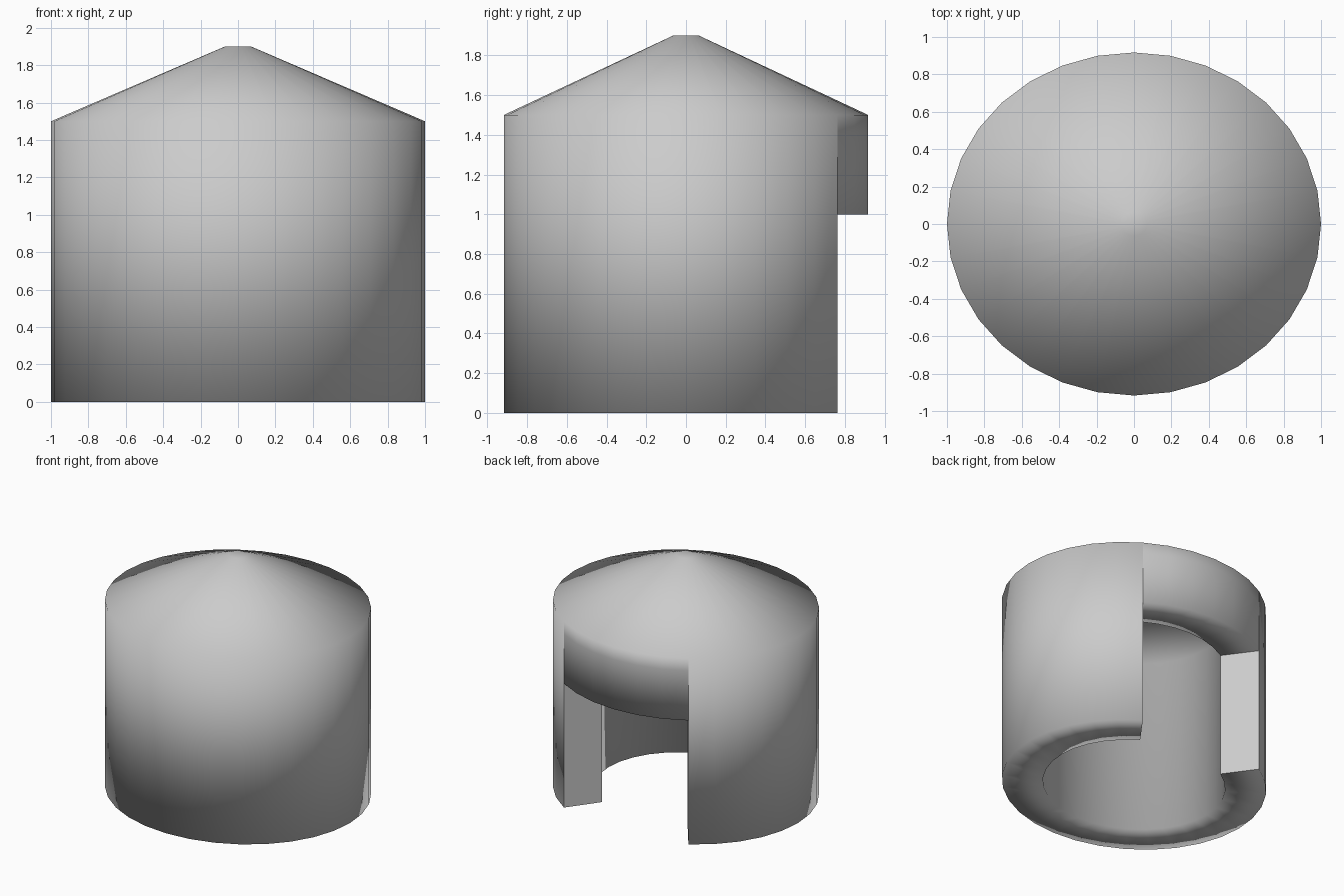
import bpy, bmesh, math

if "Cube" in bpy.data.objects:
    bpy.data.objects.remove(bpy.data.objects["Cube"])

N, RX, RY = 32, 1.0, 0.917        # sides and radii of the oval plan
RI = 0.69                         # inner wall radius as a fraction of the outer
DOOR = range(5, 11)               # sectors opened by the doorway (facing +y)
DOOR_H, CEIL, EAVE, TOP, TIP = 1.0, 1.4, 1.5, 1.9, 0.07


def pt(i, r, z):
    a = 2 * math.pi * i / N
    return (RX * r * math.cos(a), RY * r * math.sin(a), z)


def add_strip(bm, i, profile):
    """Sweep a radius/height profile across one sector."""
    for (r0, z0), (r1, z1) in zip(profile, profile[1:]):
        cs = [pt(i, r0, z0), pt(i + 1, r0, z0), pt(i + 1, r1, z1), pt(i, r1, z1)]
        if r0 == 0:
            cs.pop(1)
        elif r1 == 0:
            cs.pop(3)
        bm.faces.new([bm.verts.new(c) for c in cs])


def finish(bm, name):
    bmesh.ops.remove_doubles(bm, verts=bm.verts, dist=1e-4)
    for f in bm.faces:
        f.smooth = True
    # keep the door jambs crisp
    for f in bm.faces:
        zs = [v.co.z for v in f.verts]
        if abs(f.normal.z) < 0.01 and max(zs) == DOOR_H or abs(max(zs) - DOOR_H) < 1e-4 and min(zs) < 0.01:
            f.smooth = False
            for e in f.edges:
                e.smooth = False
    me = bpy.data.meshes.new(name)
    bm.to_mesh(me)
    bm.free()
    ob = bpy.data.objects.new(name, me)
    bpy.context.collection.objects.link(ob)
    return ob


# Hut body: ceiling, inner wall, base ring, outer wall and conical roof
roof = [(1, EAVE), (TIP, TOP), (0, TOP)]
body = bmesh.new()
for i in range(N):
    if i in DOOR:
        add_strip(body, i, [(0, CEIL), (RI, CEIL)])
        add_strip(body, i, [(1, CEIL)] + roof)
    else:
        add_strip(body, i, [(0, CEIL), (RI, CEIL), (RI, 0), (1, 0)] + roof)

# Door jambs on both sides of the opening
for i, order in ((DOOR.start, 1), (DOOR.stop, -1)):
    cs = [pt(i, RI, 0), pt(i, 1, 0), pt(i, 1, DOOR_H), pt(i, RI, DOOR_H)]
    body.faces.new([body.verts.new(c) for c in cs[::-order]])
finish(body, "hut_body")

# Lintel above the doorway
lintel = bmesh.new()
for i in DOOR:
    add_strip(lintel, i, [(RI, CEIL), (RI, DOOR_H), (1, DOOR_H), (1, CEIL)])
finish(lintel, "door_lintel")
